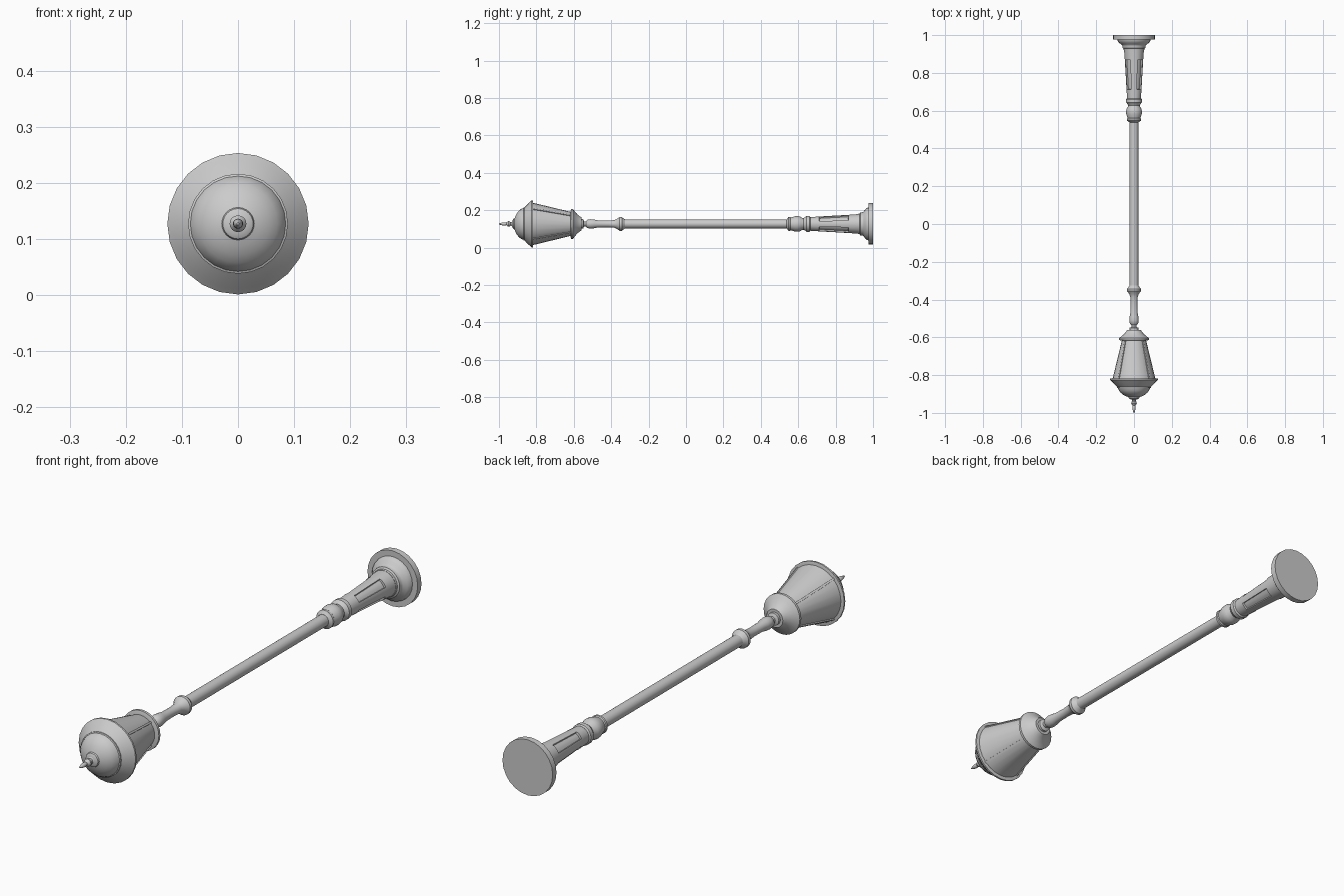
import bpy, bmesh, math

if "Cube" in bpy.data.objects:
    bpy.data.objects.remove(bpy.data.objects["Cube"])

CZ = 0.127          # height of the lamp's long axis
SEG = 24


def finish(name, bm, angle=35):
    bmesh.ops.recalc_face_normals(bm, faces=bm.faces)
    me = bpy.data.meshes.new(name)
    bm.to_mesh(me)
    bm.free()
    ob = bpy.data.objects.new(name, me)
    bpy.context.collection.objects.link(ob)
    bpy.ops.object.select_all(action='DESELECT')
    ob.select_set(True)
    bpy.context.view_layer.objects.active = ob
    bpy.ops.object.shade_smooth_by_angle(angle=math.radians(angle))
    return ob


def lathe(profile, seg=SEG, offset=0.0):
    """Closed turned solid about the y axis from (y, radius) pairs."""
    bm = bmesh.new()
    rings = []
    for y, r in profile:
        angles = [offset + 2 * math.pi * i / seg for i in range(seg)]
        rings.append([bm.verts.new((r * math.cos(a), y, CZ + r * math.sin(a))) for a in angles])
    for a, b in zip(rings, rings[1:]):
        for i in range(seg):
            j = (i + 1) % seg
            bm.faces.new((a[i], a[j], b[j], b[i]))
    bm.faces.new(rings[0])
    bm.faces.new(rings[-1])
    bmesh.ops.recalc_face_normals(bm, faces=bm.faces)
    return bm


# Foot plate with stepped moulding
finish("foot_plate", lathe([
    (1.0, .111), (.976, .111), (.976, .088), (.968, .086), (.958, .078),
    (.95, .066), (.944, .062), (.932, .062), (.928, .055), (.92, .054)]))

# Tapered base column with four recessed panels
bm = lathe([(.935, .054), (.868, .049), (.712, .040), (.655, .036)], offset=math.radians(7.5))
for k in range(4):
    mid = math.radians(45 + 90 * k)
    panel = []
    for f in bm.faces:
        c = f.calc_center_median()
        a = math.atan2(c.z - CZ, c.x) - mid
        a = (a + math.pi) % (2 * math.pi) - math.pi
        if len(f.verts) == 4 and .72 < c.y < .86 and abs(a) < math.radians(20):
            panel.append(f)
    bmesh.ops.inset_region(bm, faces=panel, thickness=.001, depth=-.008)
finish("base_column", bm)

# Turned knob between base and pole
finish("base_knob", lathe([
    (.665, .037), (.66, .042), (.643, .042), (.637, .036), (.628, .031), (.62, .033),
    (.61, .039), (.597, .042), (.583, .041), (.57, .037), (.56, .034), (.556, .037),
    (.547, .037), (.543, .030), (.538, .024)]))

# Main pole
finish("pole", lathe([(.545, .0235), (-.345, .0235)]))

# Collar and slender neck
finish("neck", lathe([
    (-.325, .0235), (-.335, .030), (-.343, .037), (-.355, .037), (-.36, .033),
    (-.372, .025), (-.385, .020), (-.42, .018), (-.47, .019), (-.49, .023),
    (-.51, .025), (-.527, .022), (-.535, .014), (-.545, .013), (-.55, .025),
    (-.562, .025), (-.565, .02)]))

# Flared lantern seat
finish("lantern_seat", lathe([
    (-.56, .036), (-.57, .042), (-.582, .052), (-.594, .066), (-.604, .080),
    (-.614, .080), (-.618, .066)]))

# Conical glass
finish("lantern_glass", lathe([(-.612, .063), (-.822, .114)]))

# Four corner ribs along the glass
for k in range(4):
    a = math.radians(45 + 90 * k)
    bm = bmesh.new()
    ends = []
    for y, r in ((-.612, .063), (-.822, .114)):
        ring = []
        for dr, t in ((-.004, -.004), (.004, -.004), (.004, .004), (-.004, .004)):
            x = (r + dr) * math.cos(a) - t * math.sin(a)
            z = (r + dr) * math.sin(a) + t * math.cos(a)
            ring.append(bm.verts.new((x, y, CZ + z)))
        ends.append(ring)
    for i in range(4):
        j = (i + 1) % 4
        bm.faces.new((ends[0][i], ends[0][j], ends[1][j], ends[1][i]))
    bm.faces.new(ends[0])
    bm.faces.new(ends[1])
    finish("lantern_rib_%d" % (k + 1), bm)

# Lantern roof: rim, skirt, bead and dome
finish("lantern_roof", lathe([
    (-.817, .118), (-.819, .126), (-.826, .126), (-.836, .116), (-.85, .103),
    (-.86, .092), (-.863, .089), (-.867, .089), (-.869, .085), (-.882, .080),
    (-.894, .070), (-.905, .056), (-.913, .040), (-.917, .029), (-.923, .027),
    (-.928, .018)]))

# Finial spike
finish("finial", lathe([
    (-.925, .018), (-.931, .010), (-.938, .009), (-.942, .014), (-.95, .015),
    (-.956, .011), (-.961, .007), (-.97, .009), (-.98, .008), (-.992, .005),
    (-1.0, .002)], seg=16))
